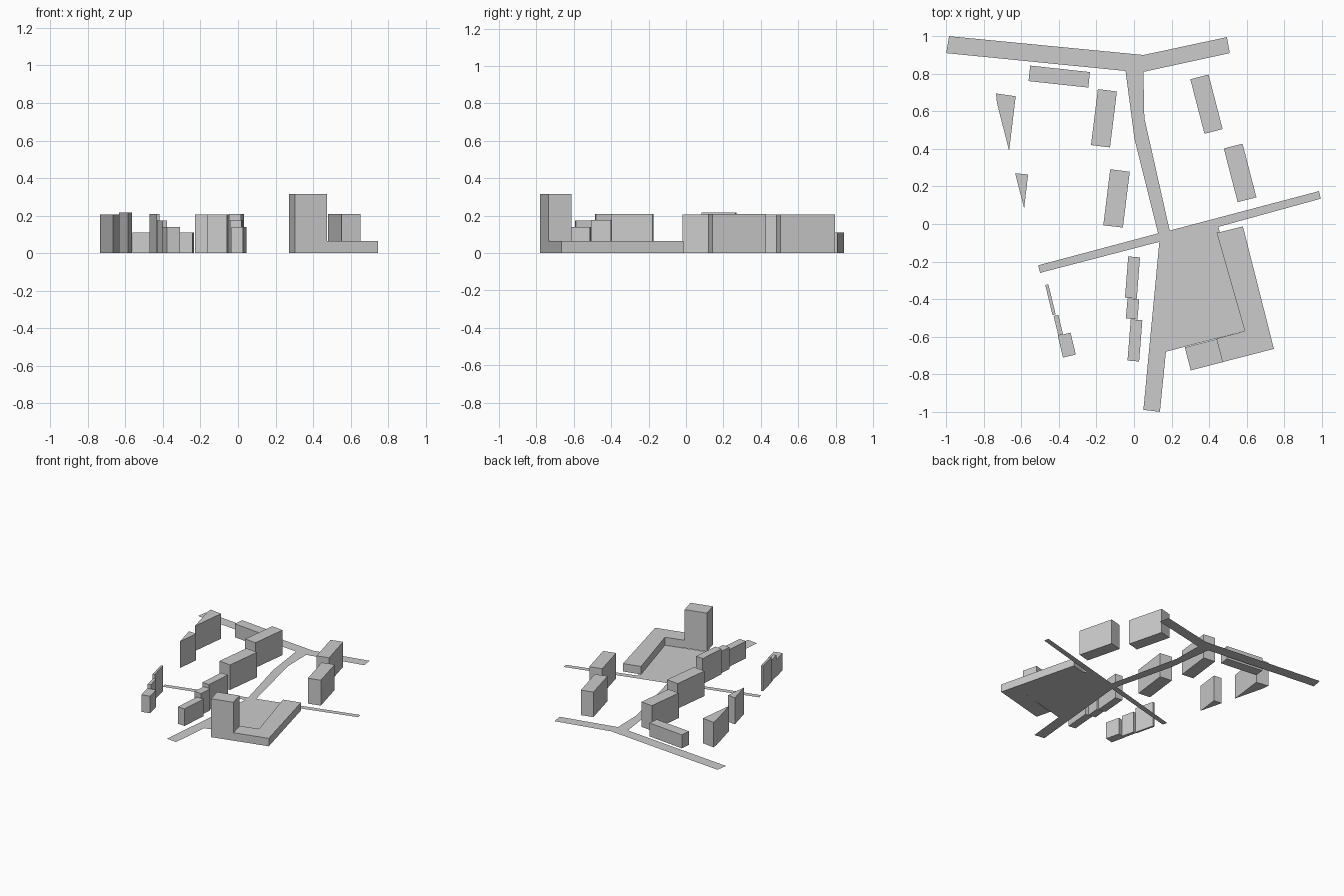
import bpy, bmesh
from math import radians
from mathutils import Matrix, Vector

if "Cube" in bpy.data.objects:
    bpy.data.objects.remove(bpy.data.objects["Cube"])


def prism(name, outline, height=0.0):
    """Flat outline (counter-clockwise), extruded upwards when height is given."""
    bm = bmesh.new()
    face = bm.faces.new([bm.verts.new((x, y, 0)) for x, y in outline])
    bm.normal_update()
    if face.normal.z < 0:
        face.normal_flip()
    if height:
        top = bmesh.ops.extrude_face_region(bm, geom=[face], use_keep_orig=True)
        moved = [g for g in top["geom"] if isinstance(g, bmesh.types.BMVert)]
        bmesh.ops.translate(bm, verts=moved, vec=(0, 0, height))
        bmesh.ops.recalc_face_normals(bm, faces=bm.faces)
    mesh = bpy.data.meshes.new(name)
    bm.to_mesh(mesh)
    bm.free()
    obj = bpy.data.objects.new(name, mesh)
    bpy.context.collection.objects.link(obj)
    return obj


def block(name, cx, cy, width, depth, angle, height):
    """Box-shaped building standing on the ground, turned about z."""
    rot = Matrix.Rotation(radians(angle), 2)
    corners = [(-1, -1), (1, -1), (1, 1), (-1, 1)]
    pts = [rot @ Vector((sx * width / 2, sy * depth / 2)) for sx, sy in corners]
    prism(name, [(cx + p.x, cy + p.y) for p in pts], height)


# Flat street network with the plaza
prism("streets_and_plaza", [
    (-1, .91), (-.045, .815), (.003, .45), (.128, -.05), (-.51, -.22),
    (-.50, -.26), (.135, -.095), (.05, -.99), (.138, -1), (.17, -.68),
    (.59, -.57), (.45, -.015), (.995, .135), (.985, .175), (.19, -.035),
    (.055, .565), (.05, .81), (.51, .91), (.495, .995), (.05, .90), (-.985, 1)])

# Rectangular buildings
block("north_low_building", -.398, .785, .32, .083, -6.2, .11)
block("west_building_north", -.16, .563, .102, .30, -7, .205)
block("west_building_south", -.093, .136, .105, .30, -7, .205)
block("east_building_north", .386, .638, .10, .30, 14.5, .205)
block("east_building_south", .565, .272, .103, .295, 14.5, .208)

# Two stepped rows of three, descending to the south
block("centre_row_tall", -.008, -.285, .063, .22, -4.5, .208)
block("centre_row_middle", -.008, -.452, .062, .107, -5, .178)
block("centre_row_low", .005, -.62, .062, .22, -4.5, .14)
block("west_row_tall", -.445, -.403, .017, .165, 13.5, .208)
block("west_row_middle", -.403, -.539, .026, .107, 13.5, .175)
block("west_row_low", -.358, -.645, .07, .12, 13.5, .14)

# Wedge-shaped buildings
prism("wedge_building_north", [(-.735, .695), (-.73, .645), (-.665, .39), (-.63, .68)], .205)
prism("wedge_building_south", [(-.633, .27), (-.585, .083), (-.564, .264)], .217)

# Angled low wing and corner tower beside the plaza
prism("plaza_low_wing", [(.45, -.045), (.44, -.045), (.59, -.57), (.44, -.61),
                         (.473, -.735), (.745, -.665), (.58, -.013)], .065)
block("plaza_tower", .372, -.696, .177, .127, 14.5, .315)
